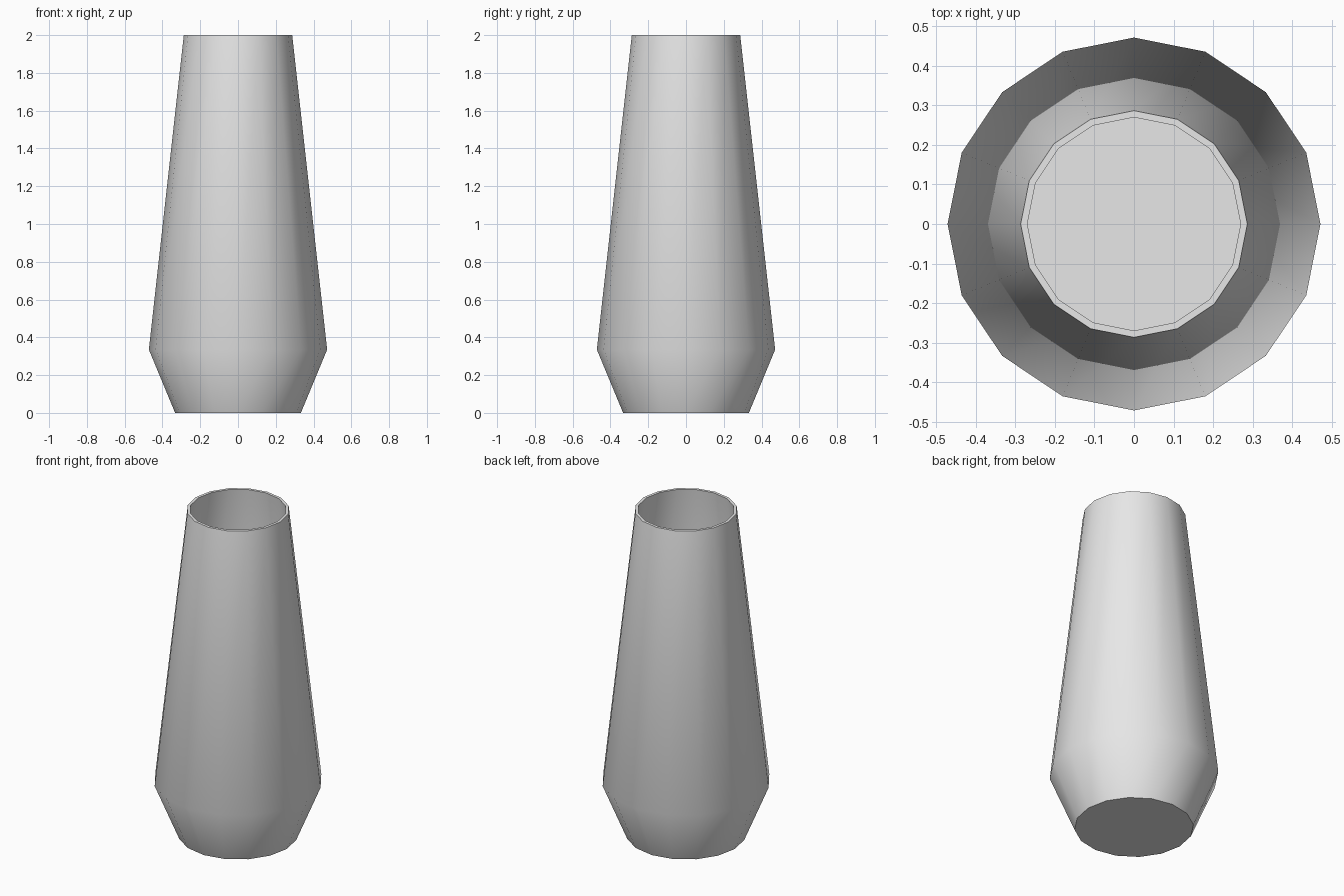
import bpy
import bmesh
import math

SIDES = 16
WALL = 0.017

cube = bpy.data.objects.get("Cube")
if cube:
    bpy.data.objects.remove(cube, do_unlink=True)

# Plain grey material
grey = bpy.data.materials.new("light_grey")
grey.use_nodes = True
colour = (0.8, 0.8, 0.8, 1.0)
grey.diffuse_color = colour
grey.node_tree.nodes["Principled BSDF"].inputs["Base Color"].default_value = colour

# Profile (radius, height): outer wall from foot to rim, then inner wall down to the floor
outer = [(0.333, 0.0), (0.472, 0.335), (0.287, 2.0)]
inner = [(r - WALL, max(z, WALL)) for r, z in reversed(outer)]

# Lathe the profile into a hollow vessel
bm = bmesh.new()
rings = []
for radius, height in outer + inner:
    angles = [math.tau * i / SIDES for i in range(SIDES)]
    rings.append([bm.verts.new((radius * math.cos(a), radius * math.sin(a), height))
                  for a in angles])
for low, high in zip(rings, rings[1:]):
    for i in range(SIDES):
        j = (i + 1) % SIDES
        bm.faces.new((low[i], low[j], high[j], high[i]))

# Underside and inside floor
bm.faces.new(rings[0])
bm.faces.new(rings[-1])
bmesh.ops.recalc_face_normals(bm, faces=bm.faces)

mesh = bpy.data.meshes.new("vase")
bm.to_mesh(mesh)
bm.free()
mesh.materials.append(grey)
vase = bpy.data.objects.new("vase", mesh)
bpy.context.collection.objects.link(vase)

# Soft shoulder and sides, crisp rim and foot
bpy.ops.object.select_all(action="DESELECT")
vase.select_set(True)
bpy.context.view_layer.objects.active = vase
bpy.ops.object.shade_smooth_by_angle(angle=math.radians(40))
